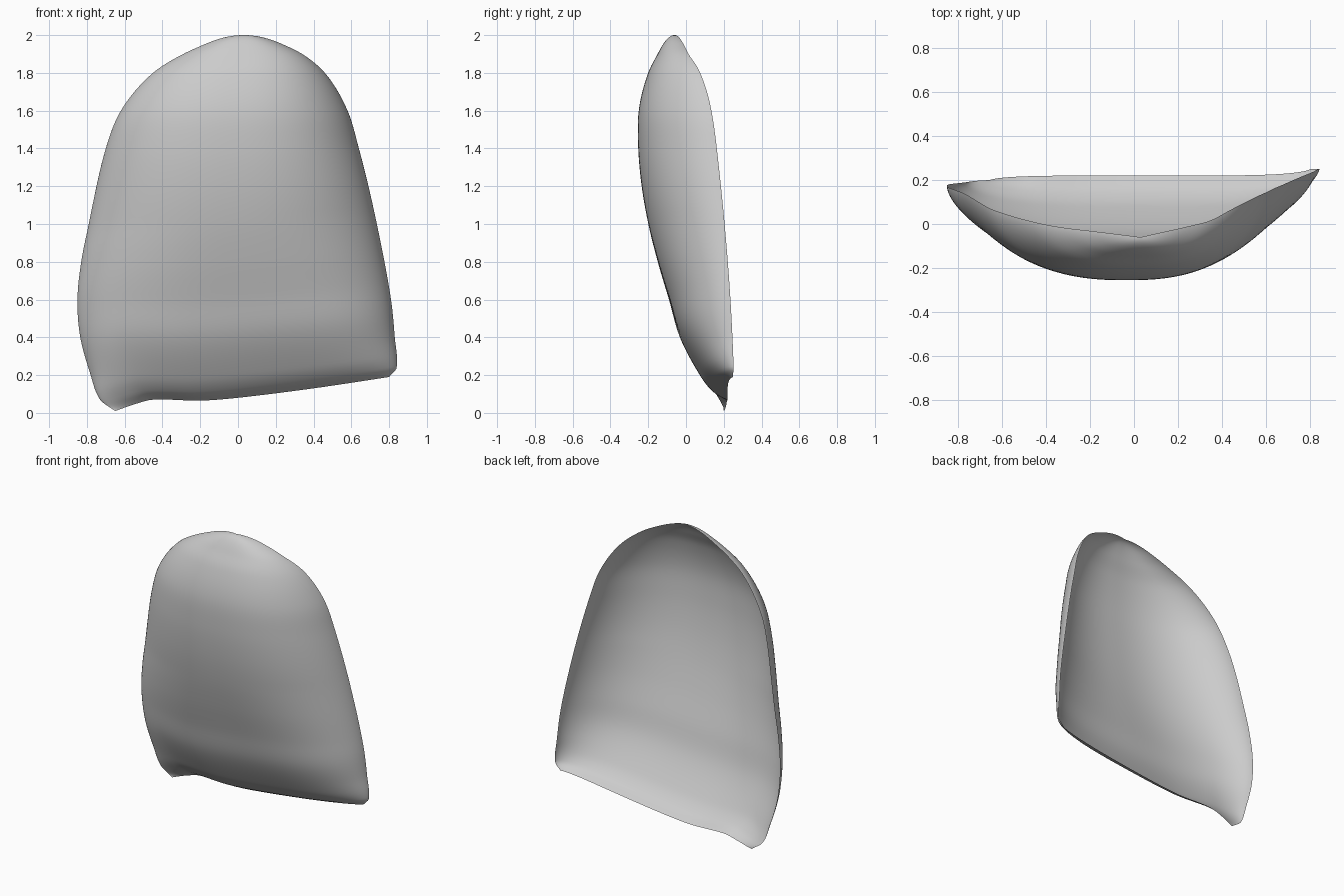
import bpy
import bmesh
from math import sin, pi, sqrt

ROWS, COLUMNS = 80, 72
TOP_HEIGHT, MIDDLE_BOTTOM = 2.0, 0.08

default_cube = bpy.data.objects.get("Cube")
if default_cube:
    bpy.data.objects.remove(default_cube, do_unlink=True)


def smooth_curve(points, position):
    """Cubic curve through a few (position, value) points."""
    points = sorted(points)
    position = min(max(position, points[0][0]), points[-1][0])
    last = len(points) - 1
    index = 0
    while index < last - 1 and position > points[index + 1][0]:
        index += 1

    def slope(i):
        before, after = points[max(i - 1, 0)], points[min(i + 1, last)]
        return (after[1] - before[1]) / (after[0] - before[0])

    (start, low), (end, high) = points[index], points[index + 1]
    span = end - start
    t = (position - start) / span
    blend = t * t * (3 - 2 * t)
    bend = t * (1 - t) * span * (slope(index) * (1 - t) - slope(index + 1) * t)
    return low + (high - low) * blend + bend


def by_height(points):
    """Profile over height, spaced so the crown of the arch stays round."""
    spaced = [(sqrt(TOP_HEIGHT - z), value) for z, value in points]
    return lambda z: smooth_curve(spaced, sqrt(max(TOP_HEIGHT - z, 0)))


# Outline of the shell as seen from the front
right_edge = by_height([(2, .03), (1.95, -.18), (1.9, -.29), (1.8, -.45), (1.6, -.62),
                        (1.4, -.7), (1, -.79), (.8, -.83), (.6, -.85), (.4, -.835),
                        (.2, -.78), (.07, -.73), (.01, -.65)])
left_edge = by_height([(2, .03), (1.95, .24), (1.9, .34), (1.8, .46), (1.6, .58),
                       (1.4, .64), (1, .735), (.6, .81), (.4, .83), (.24, .84), (.19, .8)])
bottom_edge = [(-.65, .01), (-.55, .045), (-.45, .07), (-.2, .065), (0, .08),
               (.4, .13), (.8, .19)]

# Depth of the bulging front and of the open rim
front_depth = by_height([(2, -.06), (1.9, -.15), (1.8, -.2), (1.6, -.25), (1.4, -.253),
                         (1.2, -.235), (1, -.2), (.8, -.15), (.6, -.09), (.4, -.03),
                         (.2, .08), (.12, .15), (.08, .22)])
left_rim = by_height([(2, -.06), (1.9, .01), (1.8, .07), (1.6, .13), (1.2, .18),
                      (.6, .23), (.2, .25), (.08, .25)])
right_rim = by_height([(2, -.06), (1.9, -.02), (1.8, .01), (1.6, .06), (1.2, .13),
                       (.6, .175), (.2, .19), (.08, .2)])


def shell_point(row, column):
    drop = sin(pi / 2 * row / ROWS) ** 2
    side = sin(pi / 2 * (2 * column / COLUMNS - 1))
    across = (side + 1) / 2

    def height_at(bottom):
        return TOP_HEIGHT - (TOP_HEIGHT - bottom) * drop

    start = right_edge(height_at(bottom_edge[0][1]))
    end = left_edge(height_at(bottom_edge[-1][1]))
    x = start + (end - start) * across
    first, final = bottom_edge[0][0], bottom_edge[-1][0]
    z = height_at(smooth_curve(bottom_edge, first + (final - first) * across))

    # Cross-section gets boxier towards the bottom
    level = height_at(MIDDLE_BOTTOM)
    boxiness = 2.5 + 1.8 * max(0, 1 - level) ** 1.3
    bulge = max(0, 1 - abs(side) ** boxiness) ** 0.6
    rim = right_rim(level) * (1 - across) + left_rim(level) * across
    y = rim + (front_depth(level) - rim) * bulge
    return x, y, z


# Curved open shell
mesh = bpy.data.meshes.new("curved_shell")
bm = bmesh.new()
grid = [[bm.verts.new(shell_point(row, column)) for column in range(COLUMNS + 1)]
        for row in range(ROWS + 1)]
for upper, lower in zip(grid, grid[1:]):
    for column in range(COLUMNS):
        bm.faces.new((upper[column], lower[column], lower[column + 1], upper[column + 1]))
bmesh.ops.remove_doubles(bm, verts=bm.verts, dist=0.0002)
bm.to_mesh(mesh)
bm.free()
shell = bpy.data.objects.new("curved_shell", mesh)
bpy.context.collection.objects.link(shell)

# Plain grey material
grey = bpy.data.materials.new("light_grey")
grey.use_nodes = True
colour = (0.6, 0.6, 0.6, 1)
grey.diffuse_color = colour
grey.node_tree.nodes["Principled BSDF"].inputs["Base Color"].default_value = colour
mesh.materials.append(grey)

bpy.ops.object.select_all(action="DESELECT")
shell.select_set(True)
bpy.context.view_layer.objects.active = shell
bpy.ops.object.shade_smooth_by_angle(angle=pi / 3)
